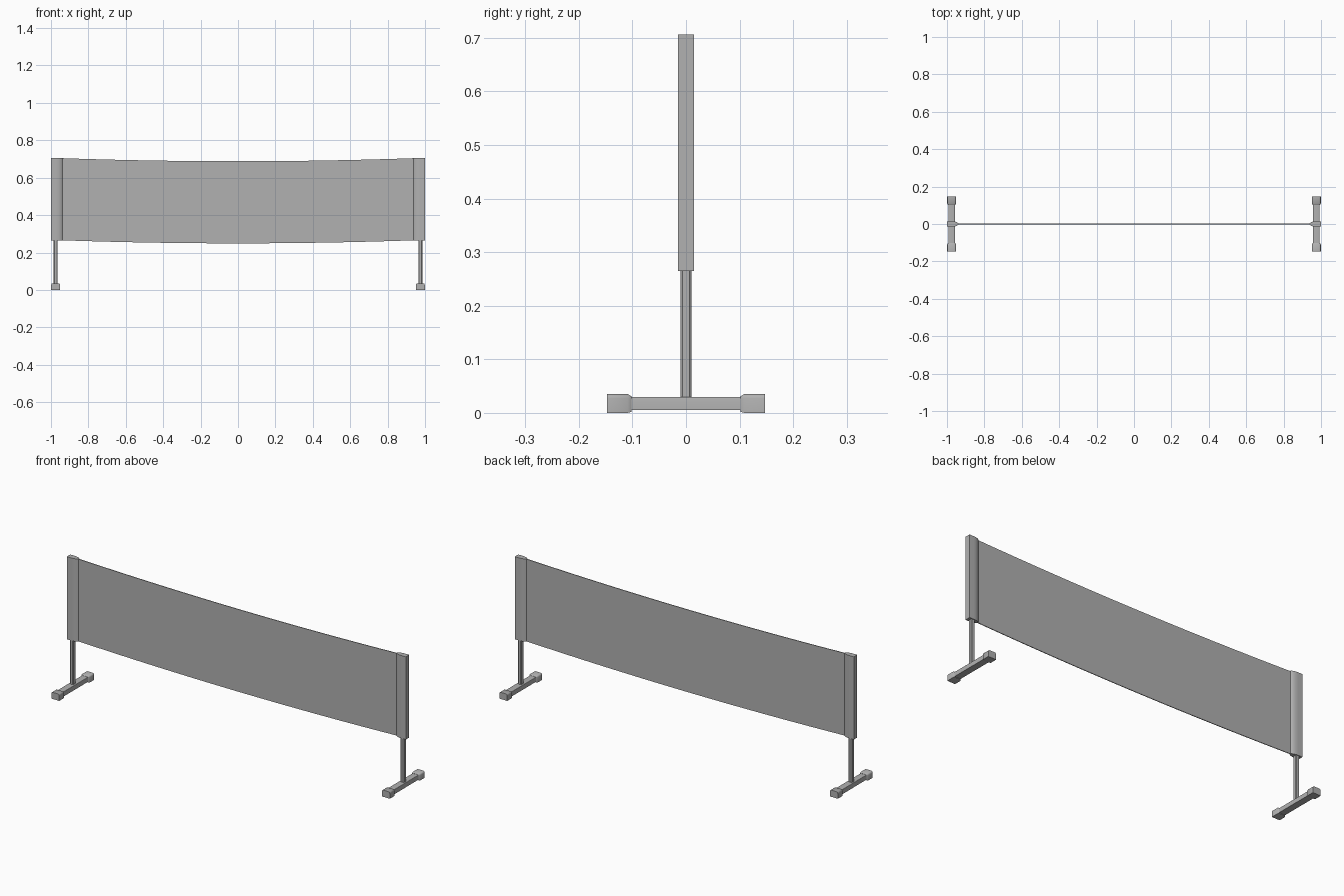
import bpy, bmesh, math

if "Cube" in bpy.data.objects:
    bpy.data.objects.remove(bpy.data.objects["Cube"])

POST_X = 0.975

grey = bpy.data.materials.new("dark_grey")
grey.diffuse_color = (0.44, 0.44, 0.44, 1)
grey.use_nodes = True
grey.node_tree.nodes["Principled BSDF"].inputs["Base Color"].default_value = grey.diffuse_color


def loft(name, rings, smooth=False):
    """Closed solid through a list of equal-length vertex rings."""
    bm = bmesh.new()
    rows = [[bm.verts.new(p) for p in ring] for ring in rings]
    n = len(rows[0])
    for a, b in zip(rows, rows[1:]):
        for i in range(n):
            j = (i + 1) % n
            bm.faces.new((a[i], a[j], b[j], b[i]))
    bm.faces.new(rows[0])
    bm.faces.new(rows[-1])
    bmesh.ops.recalc_face_normals(bm, faces=bm.faces)
    mesh = bpy.data.meshes.new(name)
    bm.to_mesh(mesh)
    bm.free()
    mesh.materials.append(grey)
    obj = bpy.data.objects.new(name, mesh)
    bpy.context.collection.objects.link(obj)
    if smooth:
        bpy.ops.object.select_all(action='DESELECT')
        obj.select_set(True)
        bpy.context.view_layer.objects.active = obj
        bpy.ops.object.shade_smooth_by_angle(angle=math.radians(35))
    return obj


def foot_ring(y, half, z0, z1, r):
    """Rectangle across x with rounded upper corners, centred on the post."""
    pts = [(-half, z0), (half, z0)]
    for c, start in ((half - r, 0), (r - half, 90)):
        for k in range(4):
            a = math.radians(start + 30 * k)
            pts.append((c + r * math.cos(a), z1 - r + r * math.sin(a)))
    return [(POST_X + x, y, z) for x, z in pts]


# Sagging net panel
rings = []
for i in range(17):
    x = -0.96 + 1.92 * i / 16
    sag = 0.017 * (1 - (x / 0.96) ** 2)
    rings.append([(x, y, z - sag) for y, z in
                  ((-0.002, 0.266), (0.002, 0.266), (0.002, 0.705), (-0.002, 0.705))])
loft("net", rings)

for side, s in (("left", -1), ("right", 1)):
    def mirrored(ring):
        return [(s * x, y, z) for x, y, z in ring]

    # Sleeve around the post: flat outer end, tapering towards the net
    half = [(0.938, 0.003), (0.944, 0.008), (0.952, 0.0115), (0.962, 0.014),
            (0.975, 0.0145), (1.0, 0.0145)]
    outline = half + [(x, -y) for x, y in reversed(half)]
    loft(side + "_sleeve",
         [mirrored([(x, y, z) for x, y in outline]) for z in (0.265, 0.706)], True)

    # Post, square with softened corners
    h, c = 0.0105, 0.0065
    section = [(h, -c), (h, c), (c, h), (-c, h), (-h, c), (-h, -c), (-c, -h), (c, -h)]
    loft(side + "_post",
         [mirrored([(POST_X + x, y, z) for x, y in section]) for z in (0.02, 0.69)])

    # Foot bar
    loft(side + "_foot_bar",
         [mirrored(foot_ring(y, 0.018, 0.005, 0.03, 0.003)) for y in (-0.13, 0.13)], True)

    # End caps, tapered where they meet the bar
    for end, e in (("front", -1), ("back", 1)):
        loft(f"{side}_{end}_foot_cap",
             [mirrored(foot_ring(e * 0.102, 0.019, 0.002, 0.031, 0.005)),
              mirrored(foot_ring(e * 0.109, 0.0235, 0.0, 0.0355, 0.008)),
              mirrored(foot_ring(e * 0.147, 0.0235, 0.0, 0.0355, 0.008))], True)
